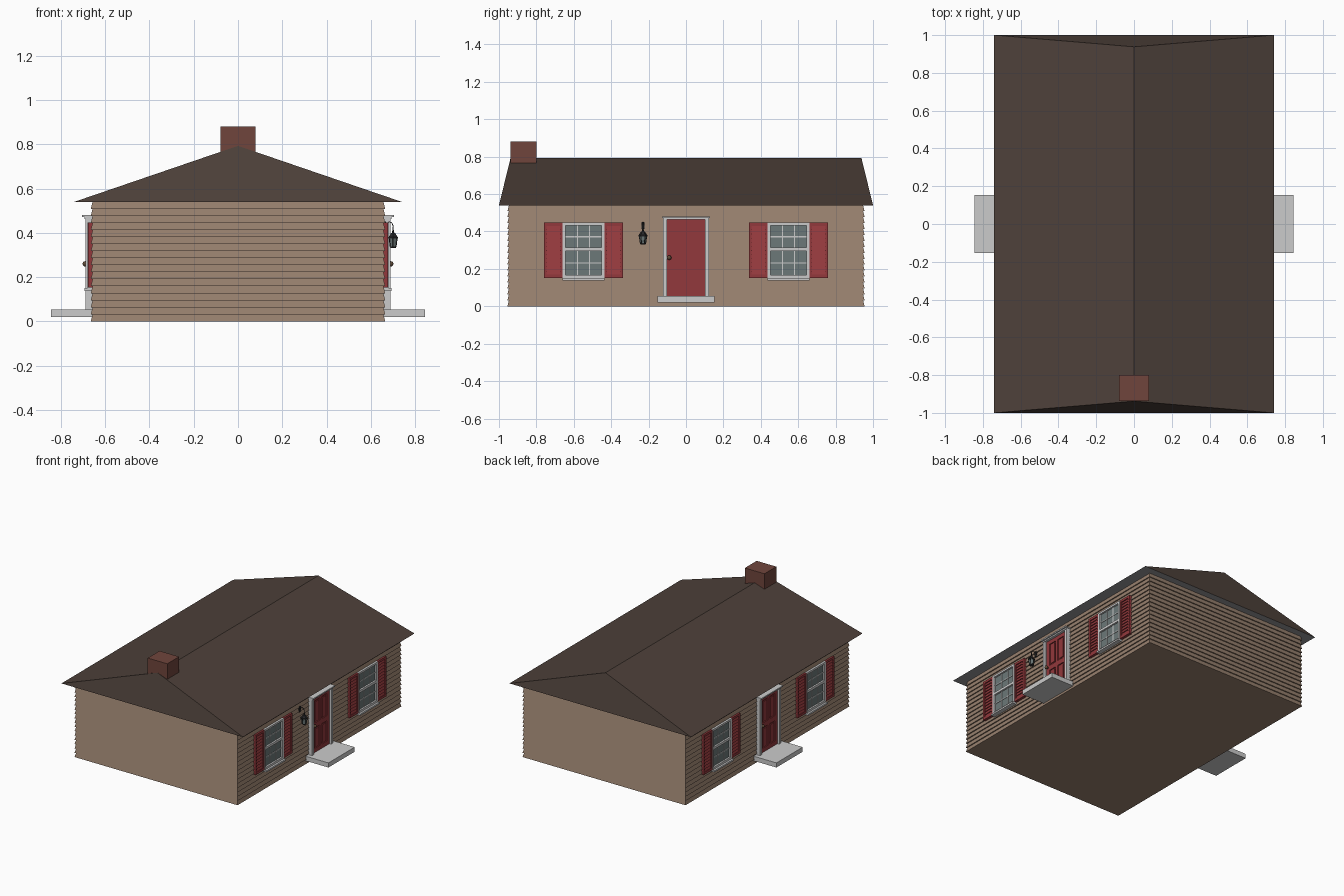
import bpy, bmesh, math
from mathutils import Matrix, Vector

if "Cube" in bpy.data.objects:
    bpy.data.objects.remove(bpy.data.objects["Cube"])


def material(name, rgb):
    m = bpy.data.materials.new(name)
    m.diffuse_color = (*rgb, 1)
    m.use_nodes = True
    m.node_tree.nodes["Principled BSDF"].inputs["Base Color"].default_value = m.diffuse_color
    return m


WALL = material("tan_siding", (0.31, 0.215, 0.155))
ROOF = material("brown_shingle", (0.075, 0.052, 0.042))
SOFFIT = material("grey_soffit", (0.30, 0.30, 0.31))
BRICK = material("brick", (0.16, 0.06, 0.045))
RED = material("red_paint", (0.29, 0.04, 0.045))
TRIM = material("white_trim", (0.72, 0.74, 0.75))
STONE = material("pale_concrete", (0.52, 0.52, 0.52))
GLASS = material("window_glass", (0.15, 0.19, 0.19))
BLACK = material("black_iron", (0.02, 0.02, 0.022))
BRASS = material("old_brass", (0.12, 0.07, 0.04))


def finish(name, bm, *mats):
    bmesh.ops.recalc_face_normals(bm, faces=bm.faces)
    me = bpy.data.meshes.new(name)
    bm.to_mesh(me)
    bm.free()
    for m in mats:
        me.materials.append(m)
    ob = bpy.data.objects.new(name, me)
    bpy.context.collection.objects.link(ob)
    return ob


def boxes(name, mat, *spans):
    """One object made of boxes, each span = (x0, x1, y0, y1, z0, z1)."""
    bm = bmesh.new()
    for x0, x1, y0, y1, z0, z1 in spans:
        mtx = Matrix.Translation(((x0 + x1) / 2, (y0 + y1) / 2, (z0 + z1) / 2))
        mtx = mtx @ Matrix.Diagonal((x1 - x0, y1 - y0, z1 - z0, 1))
        bmesh.ops.create_cube(bm, size=1, matrix=mtx)
    return finish(name, bm, mat)


def lapped(name, mat, x0, x1, y0, y1, z0, z1, count, lap):
    """Box whose sides are overlapping boards, each leaning in at its top."""
    bm = bmesh.new()
    rings = []
    step = (z1 - z0) / count
    for i in range(count):
        for z, d in ((z0 + i * step, 0), (z0 + (i + 1) * step, lap)):
            rings.append([bm.verts.new((x, y, z)) for x, y in (
                (x0 + d, y0 + d), (x1 - d, y0 + d), (x1 - d, y1 - d), (x0 + d, y1 - d))])
    for a, b in zip(rings, rings[1:]):
        for k in range(4):
            j = (k + 1) % 4
            bm.faces.new((a[k], a[j], b[j], b[k]))
    bm.faces.new(rings[0])
    bm.faces.new(rings[-1])
    return finish(name, bm, mat)


# Clapboard walls
lapped("clapboard_walls", WALL, -0.665, 0.665, -0.955, 0.955, 0, 0.54, 17, 0.008)

# Steep-ended hip roof with grey soffit below
bm = bmesh.new()
a, b, c, d = [bm.verts.new((x, y, 0.54)) for x, y in
              ((-0.74, -1), (0.74, -1), (0.74, 1), (-0.74, 1))]
e, f = bm.verts.new((0, -0.938, 0.793)), bm.verts.new((0, 0.938, 0.793))
for face in ((a, b, e), (b, c, f, e), (c, d, f), (d, a, e, f)):
    bm.faces.new(face)
bm.faces.new((a, b, c, d)).material_index = 1
finish("roof", bm, ROOF, SOFFIT)

# Chimney
boxes("chimney", BRICK, (-0.08, 0.08, -0.938, -0.8, 0.762, 0.88))

side = []

# Door step
side.append(boxes("door_step", STONE, (0.655, 0.845, -0.153, 0.153, 0.02, 0.054)))

# Door frame with stepped head
side.append(boxes("door_frame", TRIM,
                  (0.65, 0.69, -0.123, -0.102, 0.05, 0.465),
                  (0.65, 0.69, 0.102, 0.123, 0.05, 0.465),
                  (0.65, 0.694, -0.123, 0.123, 0.463, 0.472),
                  (0.65, 0.704, -0.127, 0.127, 0.472, 0.481)))

# Door leaf: backing, stiles and rails, raised panels
door = [(0.65, 0.668, -0.102, 0.102, 0.05, 0.463)]
for y0, y1 in ((-0.102, -0.072), (-0.012, 0.012), (0.072, 0.102)):
    door.append((0.66, 0.676, y0, y1, 0.05, 0.463))
for z0, z1 in ((0.05, 0.085), (0.235, 0.272), (0.435, 0.463)):
    door.append((0.66, 0.676, -0.102, 0.102, z0, z1))
for y in (-0.042, 0.042):
    for z0, z1 in ((0.097, 0.223), (0.284, 0.423)):
        door.append((0.66, 0.673, y - 0.02, y + 0.02, z0, z1))
side.append(boxes("door", RED, *door))

# Door knob
bm = bmesh.new()
bmesh.ops.create_uvsphere(bm, u_segments=16, v_segments=8, radius=0.012,
                          matrix=Matrix.Translation((0.69, -0.09, 0.26)))
bmesh.ops.create_cone(bm, cap_ends=True, segments=12, radius1=0.006, radius2=0.006, depth=0.02,
                      matrix=Matrix.Translation((0.68, -0.09, 0.26)) @ Matrix.Rotation(math.pi / 2, 4, 'Y'))
knob = finish("door_knob", bm, BRASS)
knob.data.shade_smooth()
side.append(knob)

# Windows with glazing bars, sills and louvred shutters
for label, cy in (("front", -0.548), ("rear", 0.548)):
    side.append(boxes(label + "_window_glass", GLASS,
                      (0.65, 0.667, cy - 0.105, cy + 0.105, 0.15, 0.44)))
    bars = [(0.65, 0.68, cy + s * 0.104 - 0.007, cy + s * 0.104 + 0.007, 0.145, 0.447) for s in (-1, 1)]
    bars += [(0.65, 0.68, cy - 0.104, cy + 0.104, z - h, z + h) for z, h in
             ((0.44, 0.007), (0.305, 0.009), (0.158, 0.008))]
    bars += [(0.65, 0.671, cy - 0.1, cy + 0.1, z - 0.003, z + 0.003) for z in (0.232, 0.372)]
    bars += [(0.65, 0.671, cy + y - 0.003, cy + y + 0.003, 0.155, 0.44) for y in (-0.033, 0.033)]
    side.append(boxes(label + "_window_frame", TRIM, *bars))
    side.append(boxes(label + "_window_sill", TRIM,
                      (0.65, 0.694, cy - 0.113, cy + 0.113, 0.138, 0.15)))
    for s, end in ((-1, "left"), (1, "right")):
        y = cy + s * 0.162
        frame = [(0.65, 0.678, y + t * 0.043 - 0.007, y + t * 0.043 + 0.007, 0.152, 0.447)
                 for t in (-1, 1)]
        frame += [(0.65, 0.678, y - 0.045, y + 0.045, z0, z1)
                  for z0, z1 in ((0.152, 0.17), (0.43, 0.447))]
        name = f"{label}_{end}_shutter"
        side.append(boxes(name + "_frame", RED, *frame))
        side.append(lapped(name + "_louvres", RED, 0.64, 0.676, y - 0.045, y + 0.045,
                           0.168, 0.432, 12, 0.007))

# Repeat the doorway wall on the opposite side, turned half round
for ob in side:
    twin = ob.copy()
    twin.name = "opposite_" + ob.name
    twin.rotation_euler.z = math.pi
    bpy.context.collection.objects.link(twin)

# Wall lantern, right side only
LX, LY = 0.701, -0.23


def lantern_part(name, mat, *cones):
    bm = bmesh.new()
    for z0, z1, r0, r1 in cones:
        bmesh.ops.create_cone(bm, cap_ends=True, segments=6, radius1=r0, radius2=r1, depth=z1 - z0,
                              matrix=Matrix.Translation((LX, LY, (z0 + z1) / 2)))
    return finish(name, bm, mat)


lantern_part("lantern_glass", GLASS, (0.337, 0.376, 0.0145, 0.02))
lantern_part("lantern_cap", BLACK, (0.331, 0.338, 0.014, 0.0165), (0.374, 0.381, 0.024, 0.025),
             (0.381, 0.4, 0.023, 0.01), (0.4, 0.412, 0.006, 0.004))

# Lantern frame bars and hanging arm
cu = bpy.data.curves.new("lantern_bars_and_arm", 'CURVE')
cu.dimensions = '3D'
cu.bevel_depth = 0.0022
cu.bevel_resolution = 1
cu.use_fill_caps = True
cu.materials.append(BLACK)
paths = [[(0.655, LY, 0.425), (0.67, LY, 0.44), (0.683, LY, 0.45),
          (0.695, LY, 0.445), (LX, LY, 0.432), (LX, LY, 0.405)]]
for k in range(6):
    t = k * math.pi / 3
    u = Vector((math.sin(t), math.cos(t), 0))
    paths.append([Vector((LX, LY, z)) + u * r for z, r in ((0.336, 0.0148), (0.376, 0.0205))])
for pts in paths:
    sp = cu.splines.new('POLY')
    sp.points.add(len(pts) - 1)
    for p, co in zip(sp.points, pts):
        p.co = (*co, 1)
bpy.context.collection.objects.link(bpy.data.objects.new("lantern_bars_and_arm", cu))
boxes("lantern_wall_plate", BLACK, (0.65, 0.668, LY - 0.008, LY + 0.008, 0.412, 0.452))
